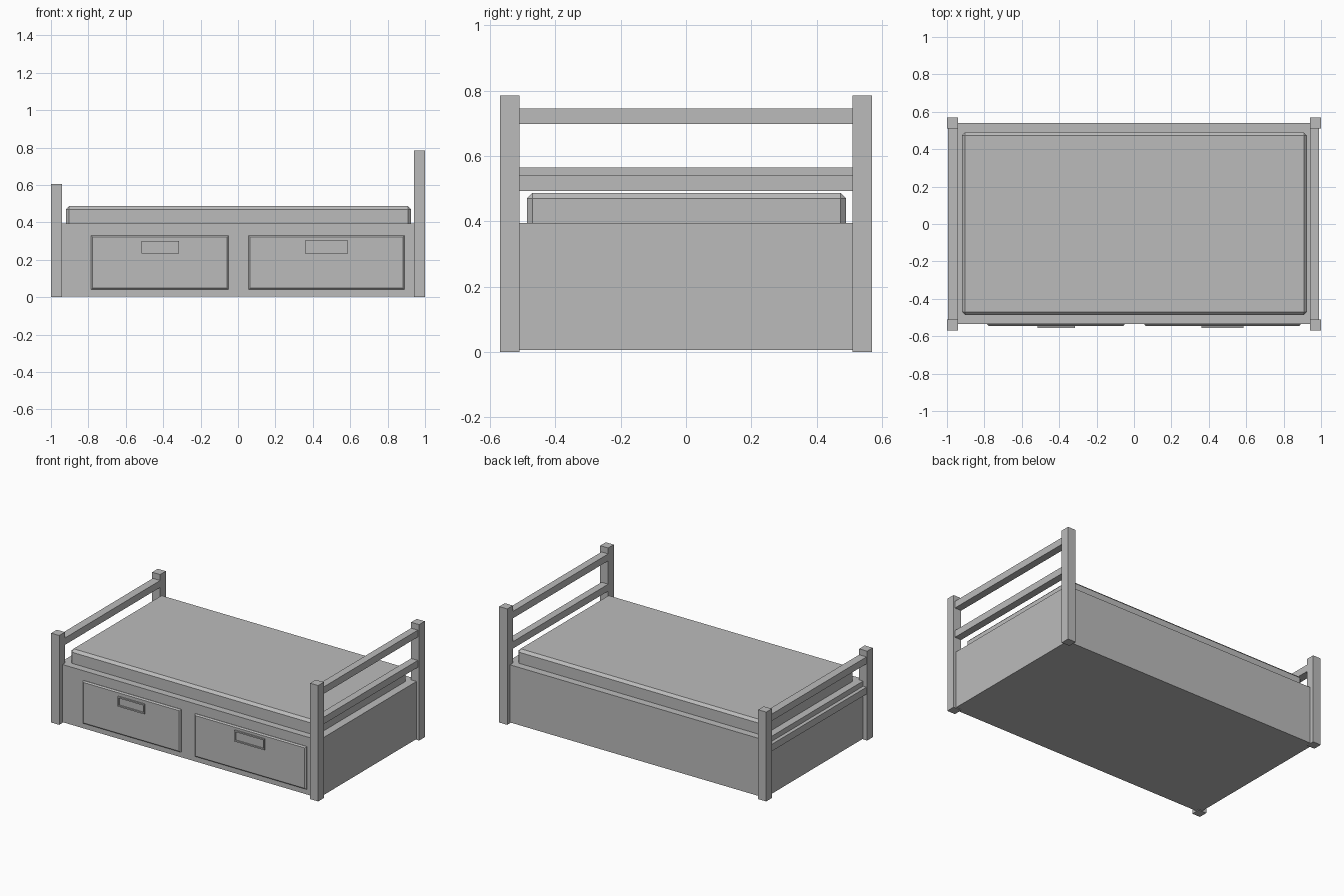
import bpy
import bmesh

cube = bpy.data.objects.get("Cube")
if cube:
    bpy.data.objects.remove(cube, do_unlink=True)

GREY = (0.5, 0.5, 0.5, 1.0)
grey = bpy.data.materials.new("plain_grey")
grey.use_nodes = True
grey.diffuse_color = GREY
grey.node_tree.nodes["Principled BSDF"].inputs["Base Color"].default_value = GREY


def box(name, x, y, z, edit=None):
    """Box from (min, max) ranges, with an optional bmesh edit."""
    bm = bmesh.new()
    bmesh.ops.create_cube(bm, size=1)
    for v in bm.verts:
        v.co = [r[0] + (c + 0.5) * (r[1] - r[0]) for r, c in zip((x, y, z), v.co)]
    bm.normal_update()
    if edit:
        edit(bm)
    mesh = bpy.data.meshes.new(name)
    bm.to_mesh(mesh)
    bm.free()
    mesh.materials.append(grey)
    obj = bpy.data.objects.new(name, mesh)
    bpy.context.collection.objects.link(obj)
    return obj


def front_face(bm):
    return min(bm.faces, key=lambda f: f.calc_center_median().y)


def chamfer_mattress(bm):
    # all edges except the bottom ring
    edges = [e for e in bm.edges if max(v.co.z for v in e.verts) > 0.45]
    bmesh.ops.bevel(bm, geom=edges, offset=0.017, segments=1, affect='EDGES')


def chamfer_front(bm):
    bmesh.ops.bevel(bm, geom=list(front_face(bm).edges), offset=0.008,
                    segments=1, affect='EDGES')


def recess_front(bm):
    # framed pull: inset the face, then push it in
    face = front_face(bm)
    bmesh.ops.inset_region(bm, faces=[face], thickness=0.013)
    ring = bmesh.ops.extrude_discrete_faces(bm, faces=[face])["faces"]
    for v in ring[0].verts:
        v.co.y += 0.008


# Base and mattress
box("bed_base", (-0.97, 0.98), (-0.535, 0.54), (0.005, 0.395))
box("mattress", (-0.92, 0.925), (-0.487, 0.49), (0.38, 0.487), chamfer_mattress)

# Corner posts and end rails
for end, x, rail_x, top in (("foot", (-1, -0.94), (-0.995, -0.94), 0.605),
                            ("head", (0.94, 1), (0.94, 0.99), 0.785)):
    box(end + "_post_front", x, (-0.57, -0.51), (0, top))
    box(end + "_post_back", x, (0.51, 0.57), (0, top))
    for level, drop in (("upper", 0.04), ("lower", 0.245)):
        box(end + "_rail_" + level, rail_x, (-0.52, 0.52),
            (top - drop - 0.047, top - drop))

# Drawer fronts and recessed pulls
box("drawer_front_right", (-0.785, -0.05), (-0.546, -0.53), (0.04, 0.33), chamfer_front)
box("drawer_front_left", (0.055, 0.89), (-0.546, -0.53), (0.04, 0.33), chamfer_front)
box("drawer_pull_right", (-0.515, -0.315), (-0.555, -0.54), (0.233, 0.3), recess_front)
box("drawer_pull_left", (0.36, 0.585), (-0.555, -0.54), (0.23, 0.305), recess_front)
